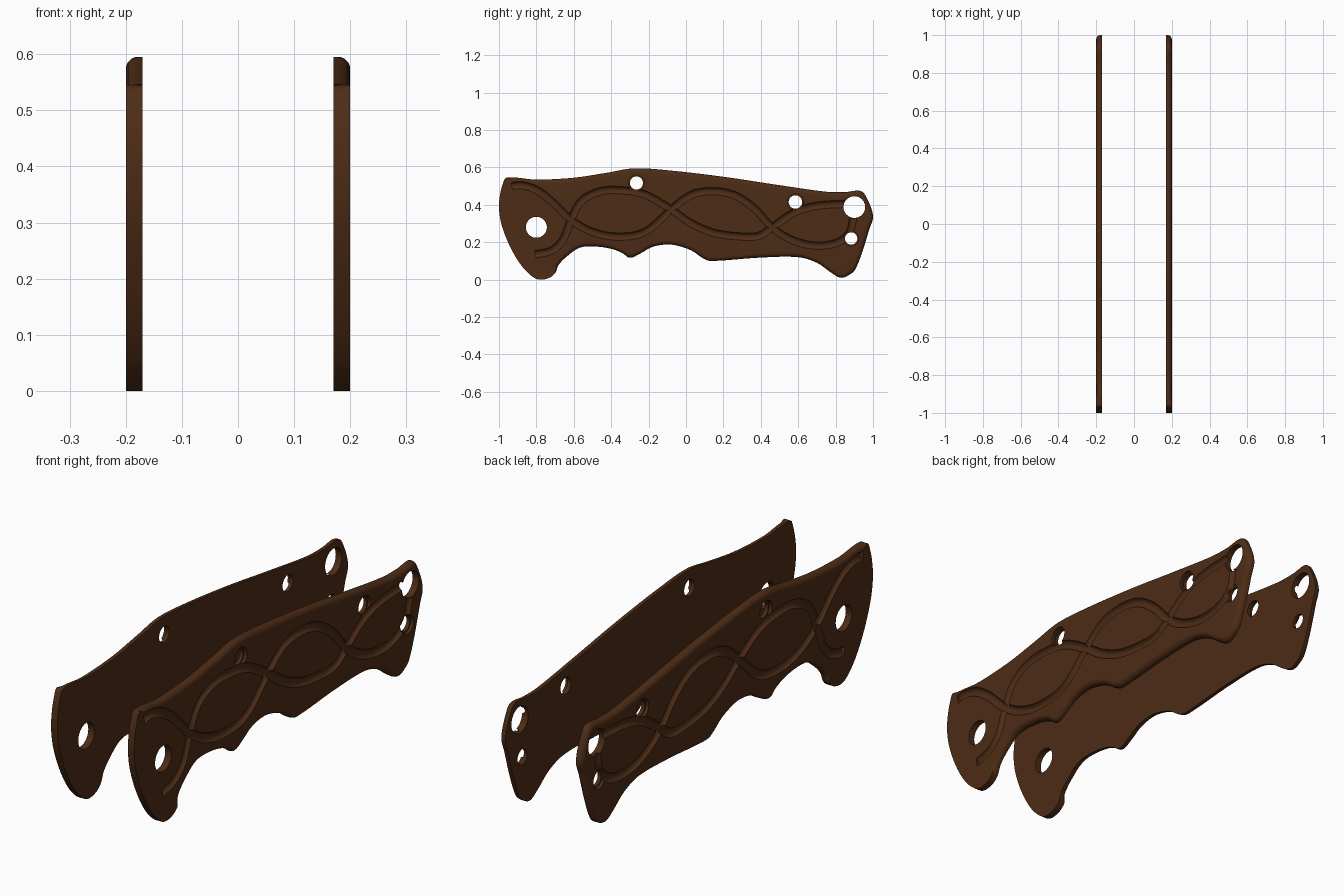
import bpy, bmesh, math
from mathutils import Vector, Matrix

if "Cube" in bpy.data.objects:
    bpy.data.objects.remove(bpy.data.objects["Cube"])

INNER, OUTER, ROUND = 0.17, 0.20, 0.022

# Scale outline (y, z), clockwise from the butt's top corner
TOP = [(-0.96, .545), (-0.80, .535), (-0.60, .545), (-0.42, .572), (-0.28, .595), (-0.1, .585),
       (0.2, .55), (0.5, .505), (0.75, .47), (0.85, .468), (0.93, .475), (0.96, .45),
       (1.0, .34), (0.98, .27), (0.94, .14), (0.905, .055), (0.88, .03), (0.83, .01),
       (0.78, .035), (0.70, .09), (0.6, .12), (0.4, .118), (0.13, .10), (0.09, .115),
       (0.03, .155), (-0.04, .18), (-0.1, .188), (-0.18, .175), (-0.24, .142), (-0.30, .117),
       (-0.34, .142), (-0.4, .165), (-0.5, .178), (-0.57, .17), (-0.63, .13), (-0.68, .08),
       (-0.70, .035)]
BUTT = [(-0.73, .01), (-0.78, 0), (-0.82, .015), (-0.88, .075), (-0.94, .175), (-0.985, .29),
        (-1.0, .38), (-0.995, .45), (-0.98, .51)]

# Two interwoven decorative grooves
GROOVES = [
    [(-0.93, .50), (-0.88, .505), (-0.80, .48), (-0.72, .42), (-0.615, .32), (-0.5, .255),
     (-0.36, .23), (-0.22, .255), (-0.08, .375), (0.02, .45), (0.12, .473), (0.25, .455),
     (0.36, .385), (0.46, .28), (0.56, .215), (0.68, .183), (0.80, .195), (0.87, .245), (0.895, .33)],
    [(-0.805, .135), (-0.72, .155), (-0.66, .21), (-0.615, .32), (-0.56, .42),
     (-0.46, .472), (-0.35, .478), (-0.22, .455), (-0.08, .375), (0.03, .30), (0.15, .25),
     (0.3, .23), (0.39, .235), (0.46, .28), (0.58, .36), (0.7, .395), (0.85, .405)]]

# Holes: y, z, radius, recessed rim
HOLES = [(-0.80, .28, .056, False), (-0.265, .517, .035, True), (0.585, .415, .036, True),
         (0.90, .388, .058, False), (0.883, .22, .033, True)]


def smooth_path(pts, spacing, closed):
    """Smooth curve through 2D points, sampled at roughly even spacing."""
    p = [Vector(q) for q in pts]
    n = len(p)
    at = (lambda i: p[i % n]) if closed else (lambda i: p[min(max(i, 0), n - 1)])
    out = []
    for i in range(n if closed else n - 1):
        a, b, c, d = at(i - 1), at(i), at(i + 1), at(i + 2)
        L = (c - b).length
        m0, m1 = (c - a).normalized() * L, (d - b).normalized() * L
        steps = max(2, round(L / spacing))
        for s in range(steps):
            t = s / steps
            out.append((2*t**3 - 3*t*t + 1) * b + (t**3 - 2*t*t + t) * m0
                       + (3*t*t - 2*t**3) * c + (t**3 - t*t) * m1)
    if not closed:
        out.append(p[-1])
    return out


def volume(me):
    bm = bmesh.new()
    bm.from_mesh(me)
    v = bm.calc_volume(signed=True)
    bm.free()
    return v


def loft(name, rings):
    """Closed solid through equal rings of 3D points, capped at both ends."""
    bm = bmesh.new()
    rings = [[bm.verts.new(v) for v in r] for r in rings]
    n = len(rings[0])
    for a, b in zip(rings, rings[1:]):
        for k in range(n):
            j = (k + 1) % n
            bm.faces.new((a[k], a[j], b[j], b[k]))
    bm.faces.new(rings[0][::-1])
    bm.faces.new(rings[-1])
    if bm.calc_volume(signed=True) < 0:
        bmesh.ops.reverse_faces(bm, faces=bm.faces)
    me = bpy.data.meshes.new(name)
    bm.to_mesh(me)
    bm.free()
    ob = bpy.data.objects.new(name, me)
    bpy.context.collection.objects.link(ob)
    return ob


def cylinder(y, z, r, x0, x1, sides=40):
    angles = [2 * math.pi * k / sides for k in range(sides)]
    return loft("hole_cutter", [[(x, y + r * math.cos(a), z + r * math.sin(a)) for a in angles] for x in (x0, x1)])


def tube(pts, x, r, sides=14):
    """Round tube along a path in the plane at x."""
    rings = []
    for i, p in enumerate(pts):
        t = (pts[min(i + 1, len(pts) - 1)] - pts[max(i - 1, 0)]).normalized()
        n = Vector((0, -t.y, t.x))
        rings.append([Vector((x, p.x, p.y)) + n * (r * math.cos(a)) + Vector((r * math.sin(a), 0, 0))
                      for a in (2 * math.pi * (k + .3) / sides for k in range(sides))])
    return loft("groove_cutter", rings)


def cut(ob, cutter):
    """Subtract the cutter, trying another solver if one breaks the solid."""
    cutter.hide_render = True
    before, v0 = ob.data.copy(), volume(ob.data)
    bpy.context.view_layer.objects.active = ob
    for solver in ('MANIFOLD', 'EXACT', 'FLOAT'):
        ob.data = before.copy()
        mod = ob.modifiers.new("cut", 'BOOLEAN')
        mod.object, mod.operation, mod.solver = cutter, 'DIFFERENCE', solver
        bpy.ops.object.modifier_apply(modifier=mod.name)
        if 0.8 * v0 < volume(ob.data) < v0 * 0.99999:
            break
    else:
        ob.data = before
    bpy.data.objects.remove(cutter)


# Handle plate: outer rim rounded everywhere but at the butt
outline = smooth_path(TOP + BUTT, 0.012, True)
n = len(outline)
butt_start = min(range(n), key=lambda i: (outline[i] - Vector(TOP[-1])).length)
inward = []
for i in range(n):
    t = (outline[(i + 3) % n] - outline[i - 3]).normalized()
    inward.append(Vector((t.y, -t.x)) * min(1, max(0, i / 3), max(0, (butt_start - i) / 3)))
rings = [[(INNER, p.x, p.y) for p in outline]]
for k in range(6):
    a = k / 5 * math.pi / 2
    x, d = OUTER - ROUND * (1 - math.sin(a)), ROUND * (1 - math.cos(a))
    rings.append([(x, p.x + q.x * d, p.y + q.y * d) for p, q in zip(outline, inward)])
right = loft("right_handle_scale", rings)

# Grooves and holes
for i, g in enumerate(GROOVES):
    cut(right, tube(smooth_path(g, 0.02, False), OUTER + 0.005 + 0.0007 * i, 0.021))
for y, z, r, recessed in HOLES:
    cut(right, cylinder(y, z, r, INNER - 0.05, OUTER + 0.05))
    if recessed:
        cut(right, cylinder(y, z, r + 0.007, OUTER - 0.014, OUTER + 0.05))

# Brown finish
mat = bpy.data.materials.new("brown_wood")
mat.diffuse_color = (0.075, 0.025, 0.008, 1)
mat.use_nodes = True
mat.node_tree.nodes["Principled BSDF"].inputs["Base Color"].default_value = mat.diffuse_color
right.data.materials.clear()
right.data.materials.append(mat)

# Mirrored left plate
left = right.copy()
left.data = right.data.copy()
left.name = "left_handle_scale"
bpy.context.collection.objects.link(left)
left.data.transform(Matrix.Scale(-1, 4, (1, 0, 0)))
left.data.flip_normals()

for ob in (right, left):
    bpy.ops.object.select_all(action='DESELECT')
    ob.select_set(True)
    bpy.context.view_layer.objects.active = ob
    bpy.ops.object.shade_smooth_by_angle(angle=math.radians(30))
